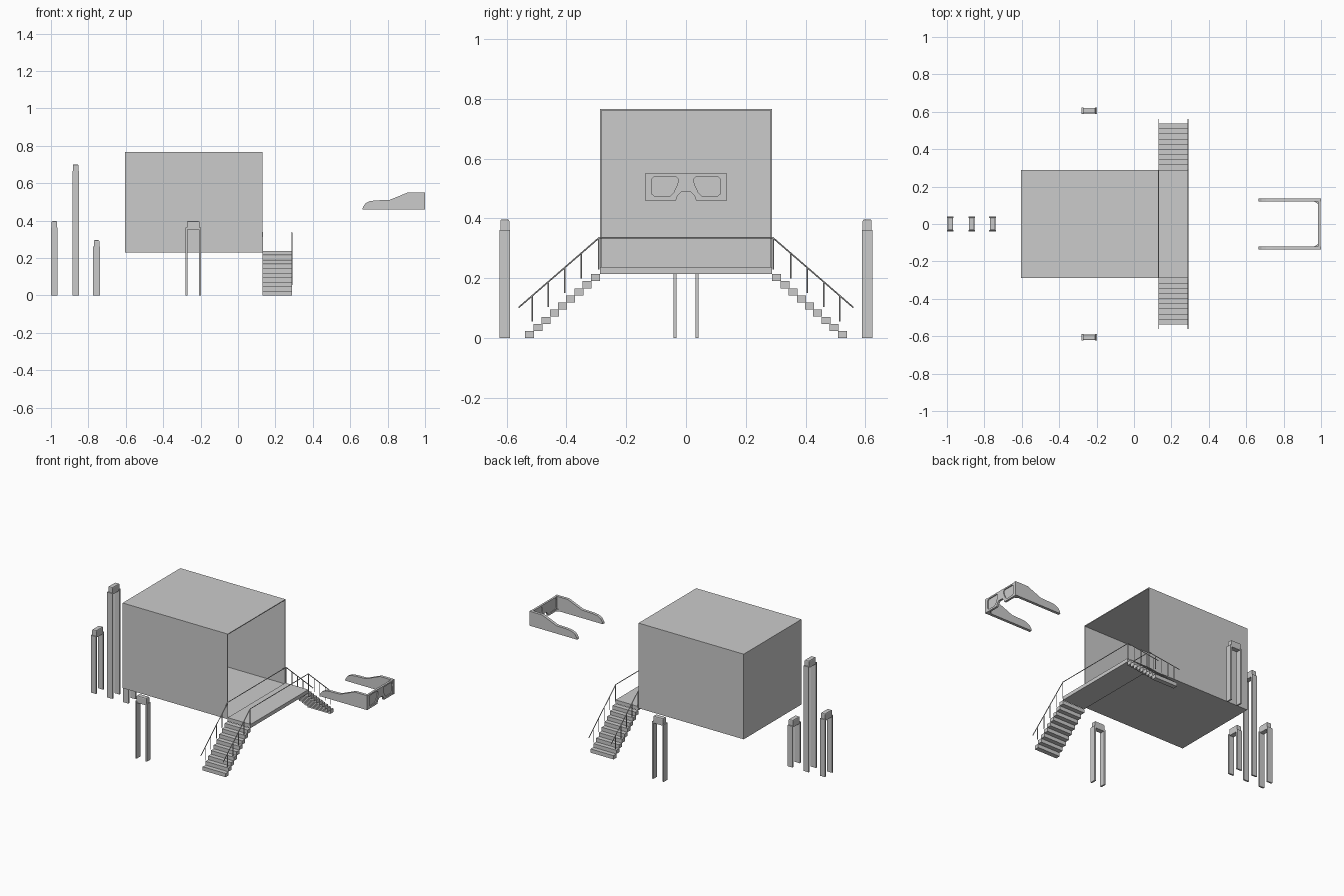
import bpy, bmesh, math
from mathutils import Vector

if "Cube" in bpy.data.objects:
    bpy.data.objects.remove(bpy.data.objects["Cube"])


def make_object(name, bm):
    bmesh.ops.recalc_face_normals(bm, faces=bm.faces)
    mesh = bpy.data.meshes.new(name)
    bm.to_mesh(mesh)
    bm.free()
    obj = bpy.data.objects.new(name, mesh)
    bpy.context.collection.objects.link(obj)
    return obj


def add_box(bm, x0, x1, y0, y1, z0, z1):
    verts = bmesh.ops.create_cube(bm, size=1)['verts']
    for v in verts:
        v.co = Vector(((x0 + x1) / 2 + v.co.x * (x1 - x0),
                       (y0 + y1) / 2 + v.co.y * (y1 - y0),
                       (z0 + z1) / 2 + v.co.z * (z1 - z0)))
    return verts


def add_rod(bm, a, b, r=0.0025):
    a, b = Vector(a), Vector(b)
    verts = bmesh.ops.create_cone(bm, cap_ends=True, segments=6, radius1=r,
                                  radius2=r, depth=(b - a).length)['verts']
    rot = (b - a).to_track_quat('Z', 'Y')
    for v in verts:
        v.co = rot @ v.co + (a + b) / 2


def add_prism(bm, points, offset):
    face = bm.faces.new([bm.verts.new(p) for p in points])
    ext = bmesh.ops.extrude_face_region(bm, geom=[face], use_keep_orig=True)
    verts = [g for g in ext['geom'] if isinstance(g, bmesh.types.BMVert)]
    bmesh.ops.translate(bm, verts=verts, vec=offset)


# Open-ended room
bm = bmesh.new()
add_box(bm, -0.605, 0.13, -0.288, 0.288, 0.228, 0.766)
bmesh.ops.delete(bm, geom=[f for f in bm.faces if f.calc_center_median().x > 0.12],
                 context='FACES')
room = make_object("room_shell", bm)
shell = room.modifiers.new("wall_thickness", 'SOLIDIFY')
shell.thickness = 0.007
shell.offset = -1

# Landing in front of the opening
bm = bmesh.new()
add_box(bm, 0.13, 0.29, -0.288, 0.288, 0.215, 0.238)
make_object("landing", bm)

# Two flights of steps
for side, label in ((-1, "front"), (1, "back")):
    bm = bmesh.new()
    for i in range(9):
        outer = 0.538 - 0.0275 * i
        ys = sorted((side * outer, side * (outer - 0.03)))
        add_box(bm, 0.13, 0.29, *ys, 0.0238 * i, 0.0238 * i + 0.0235)
    make_object(label + "_steps", bm)

# Handrails with posts
for x, label in ((0.132, "inner"), (0.288, "outer")):
    bm = bmesh.new()
    add_rod(bm, (x, -0.29, 0.336), (x, 0.29, 0.336))
    for s in (-1, 1):
        add_rod(bm, (x, s * 0.29, 0.336), (x, s * 0.56, 0.102))
        for y in (0.515, 0.46, 0.405, 0.35):
            top = 0.336 - (y - 0.29) * 0.867
            add_rod(bm, (x, s * y, top - 0.085), (x, s * y, top))
        add_rod(bm, (x, s * 0.291, 0.23), (x, s * 0.291, 0.336))
    make_object(label + "_handrail", bm)


# Twin-legged stands with a bevelled cap
def stand(name, cx, cy, height, turned):
    bm = bmesh.new()
    for s in (-1, 1):
        add_box(bm, -0.018, 0.018, *sorted((s * 0.041, s * 0.031)), 0, height - 0.035)
    verts = add_box(bm, -0.015, 0.015, -0.034, 0.034, height - 0.045, height)
    edges = {e for v in verts for e in v.link_edges
             if all(w.co.z > height - 0.001 for w in e.verts)}
    bmesh.ops.bevel(bm, geom=list(edges), offset=0.006, segments=2,
                    affect='EDGES', profile=0.5)
    obj = make_object(name, bm)
    obj.location = (cx, cy, 0)
    if turned:
        obj.rotation_euler.z = math.pi / 2


for i, (x, h) in enumerate(((-0.982, 0.397), (-0.868, 0.70), (-0.756, 0.295))):
    stand("rear_stand_%d" % (i + 1), x, 0, h, False)
stand("front_stand", -0.24, -0.606, 0.397, True)
stand("back_stand", -0.24, 0.606, 0.397, True)

# Paper spectacles: frame with nose arch and lens openings
bm = bmesh.new()
half = [(0.137, 0.55), (0.137, 0.46), (0.034, 0.46), (0.028, 0.477), (0.015, 0.49)]
outline = half + [(-y, z) for y, z in reversed(half)]
add_prism(bm, [(0.985, y, z) for y, z in outline], (0.013, 0, 0))
frame = make_object("spectacle_frame", bm)

lens = [(0.106, 0.541), (0.034, 0.541), (0.026, 0.532), (0.028, 0.515),
        (0.042, 0.485), (0.056, 0.473), (0.104, 0.473), (0.114, 0.482), (0.115, 0.532)]
bm = bmesh.new()
for s in (-1, 1):
    add_prism(bm, [(0.95, s * y, z) for y, z in lens], (0.1, 0, 0))
cutter = make_object("lens_cutter", bm)
cutter.hide_render = True
cutter.hide_set(True)
cut = frame.modifiers.new("lens_openings", 'BOOLEAN')
cut.operation = 'DIFFERENCE'
cut.solver = 'EXACT'
cut.object = cutter

# Recessed lenses
bm = bmesh.new()
for s in (-1, 1):
    add_prism(bm, [(0.989, s * y, z) for y, z in lens], (0.003, 0, 0))
make_object("lenses", bm)

# Spectacle arms with chamfered inner corners
arm = [(0.665, 0.46), (0.668, 0.472), (0.682, 0.492), (0.705, 0.504), (0.74, 0.508),
       (0.81, 0.51), (0.91, 0.551), (0.999, 0.551), (0.999, 0.46)]
for s, label in ((-1, "front"), (1, "back")):
    bm = bmesh.new()
    add_prism(bm, [(x, s * 0.119, z) for x, z in arm], (0, s * 0.018, 0))
    add_prism(bm, [(0.965, s * 0.119, 0.46), (0.986, s * 0.119, 0.46),
                   (0.986, s * 0.106, 0.46)], (0, 0, 0.012))
    make_object(label + "_spectacle_arm", bm)
